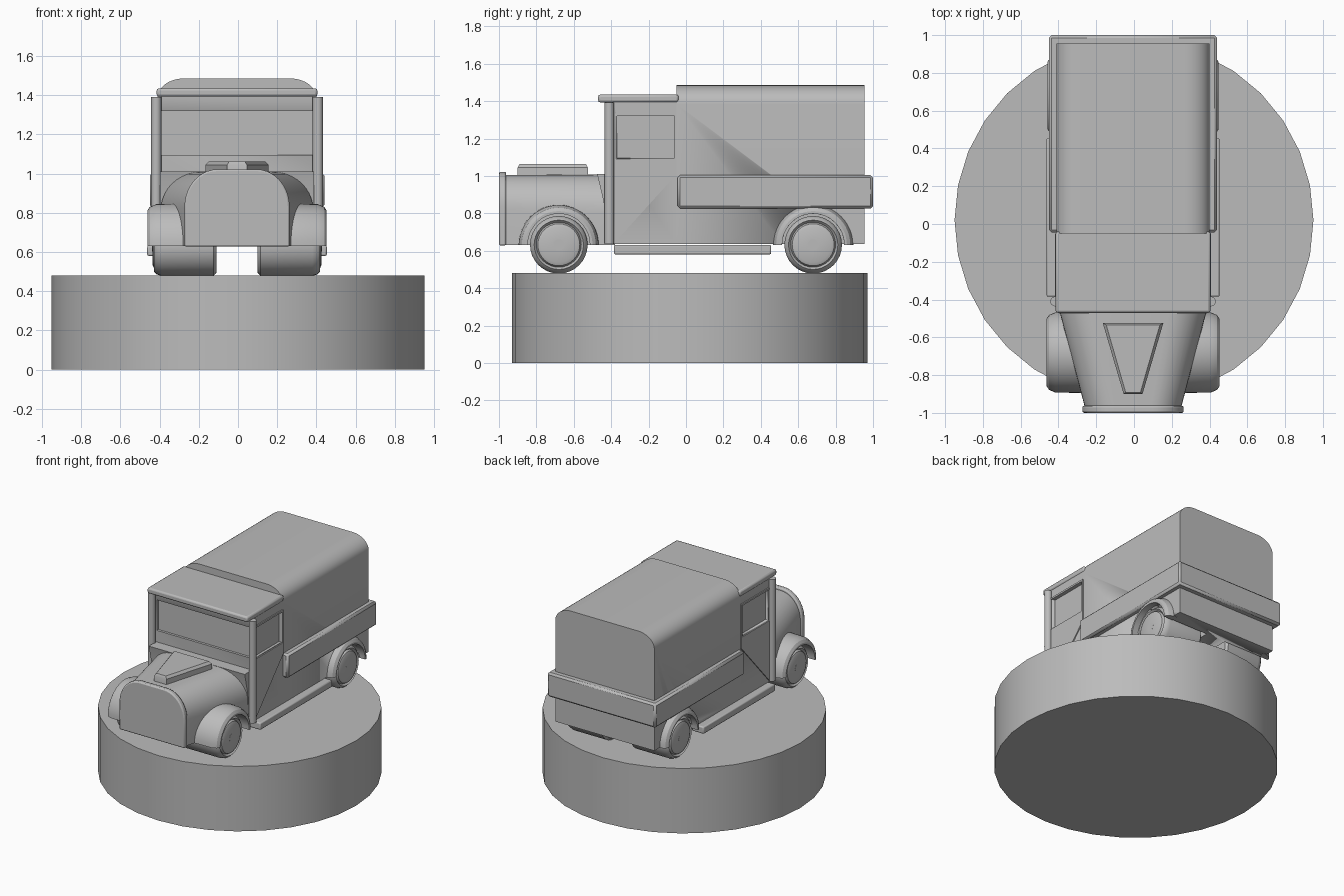
import bpy, bmesh, math

old = bpy.data.objects.get("Cube")
if old:
    bpy.data.objects.remove(old, do_unlink=True)

grey = bpy.data.materials.new("plain_grey")
grey.use_nodes = True
GREY = (0.5, 0.5, 0.5, 1)
grey.diffuse_color = GREY
grey.node_tree.nodes["Principled BSDF"].inputs["Base Color"].default_value = GREY

SHIFT = -0.005  # the vehicle sits slightly off the plinth axis
WHEEL_Z = 0.632


def finish(name, bm, mirror=False, bevel=0, segments=2, shift=SHIFT):
    bmesh.ops.recalc_face_normals(bm, faces=bm.faces)
    mesh = bpy.data.meshes.new(name)
    bm.to_mesh(mesh)
    bm.free()
    mesh.materials.append(grey)
    ob = bpy.data.objects.new(name, mesh)
    ob.location.x = shift
    bpy.context.collection.objects.link(ob)
    if bevel:
        mod = ob.modifiers.new("Bevel", "BEVEL")
        mod.width, mod.segments, mod.limit_method = bevel, segments, "ANGLE"
    if mirror:
        ob.modifiers.new("Mirror", "MIRROR")
    bpy.ops.object.select_all(action="DESELECT")
    ob.select_set(True)
    bpy.context.view_layer.objects.active = ob
    bpy.ops.object.shade_smooth_by_angle(angle=math.radians(32))
    return ob


def loft(name, rings, wrap=False, **kw):
    """Skin a list of equal-length closed rings, capped unless it wraps."""
    bm = bmesh.new()
    loops = [[bm.verts.new(p) for p in ring] for ring in rings]
    pairs = list(zip(loops, loops[1:])) + ([(loops[-1], loops[0])] if wrap else [])
    for a, b in pairs:
        for i in range(len(a)):
            j = (i + 1) % len(a)
            bm.faces.new((a[i], a[j], b[j], b[i]))
    if not wrap:
        bm.faces.new(loops[0])
        bm.faces.new(loops[-1])
    return finish(name, bm, **kw)


def box(name, xs, ys, zs, **kw):
    rings = [[(xs[0], ys[0], h), (xs[1], ys[0], h), (xs[1], ys[1], h), (xs[0], ys[1], h)] for h in zs]
    return loft(name, rings, **kw)


def arch(y, half, low, top, rx, rz, steps=10):
    """Section across x with a flat bottom and rounded upper corners."""
    right = []
    for i in range(steps + 1):
        a = math.pi / 2 * i / steps
        right.append((half - rx + rx * math.cos(a), y, top - rz + rz * math.sin(a)))
    left = [(-p[0], p[1], p[2]) for p in reversed(right)]
    return [(half, y, low)] + right + left + [(-half, y, low)]


def side_plate(name, outline, xs, **kw):
    """Extrude a (y, z) outline between two x positions."""
    return loft(name, [[(x, y, z) for y, z in outline] for x in xs], **kw)


def wheel_point(y, x, r, a):
    return (x, y - r * math.cos(a), WHEEL_Z + r * math.sin(a))


def disc(name, y, r, xs, sides, **kw):
    """Cylinder along the axle."""
    return loft(name, [[wheel_point(y, x, r, 2 * math.pi * i / sides) for i in range(sides)]
                       for x in xs], **kw)


def column(name, cx, cy, r, zs, sides, **kw):
    """Upright cylinder."""
    rings = [[(cx + r * math.cos(2 * math.pi * i / sides),
               cy + r * math.sin(2 * math.pi * i / sides), h) for i in range(sides)] for h in zs]
    return loft(name, rings, **kw)


# Round plinth
column("plinth", 0, 0.02, 0.95, (0, 0.48), 32, shift=0)

# Cab, covered load area, bed rail and roof with a front visor
cab = box("cab", (-0.405, 0.405), (-0.39, -0.05), (0.635, 1.4))
cover = loft("covered_back", [arch(y, 0.405, 0.635, 1.485, 0.13, 0.1) for y in (-0.05, 0.955)])
box("bed_rail", (-0.445, 0.445), (-0.045, 1.0), (0.825, 1.005), bevel=0.014, segments=1)
box("cab_roof", (-0.41, 0.41), (-0.47, -0.04), (1.393, 1.435), bevel=0.012)

# Windscreen and side window recesses, rear wheel wells
cutters = [
    (cab, box("windscreen_cutter", (-0.385, 0.385), (-0.5, -0.372), (1.095, 1.32))),
    (cab, box("side_window_cutter", (0.385, 0.6), (-0.37, -0.062), (1.095, 1.32), mirror=True)),
    (cover, disc("wheel_well_cutter", 0.68, 0.166, (0.08, 0.6), 32, mirror=True)),
]
for target, cutter in cutters:
    mod = target.modifiers.new("Cut", "BOOLEAN")
    mod.operation, mod.object, mod.solver = "DIFFERENCE", cutter, "EXACT"
    cutter.hide_render = True
    cutter.hide_viewport = True

# Door: slim raised frame above a diagonal lower edge
side_plate("door_panel", [(-0.38, 0.645), (-0.05, 1.01), (-0.05, 1.09), (-0.38, 1.09)],
           (0.40, 0.413), mirror=True)
box("door_top_frame", (0.40, 0.413), (-0.38, -0.05), (1.32, 1.333), mirror=True)
box("door_rear_frame", (0.40, 0.413), (-0.062, -0.05), (1.09, 1.32), mirror=True)

# Front corner posts
column("front_post", 0.412, -0.41, 0.026, (0.64, 1.392), 16, mirror=True)

# Tapered bonnet, radiator shell and cowl
loft("bonnet", [arch(-0.97, 0.255, 0.632, 1.005, 0.16, 0.18),
                arch(-0.46, 0.39, 0.632, 1.008, 0.2, 0.2),
                arch(-0.38, 0.39, 0.632, 1.008, 0.2, 0.2)])
loft("radiator", [arch(y, 0.268, 0.628, 1.022, 0.17, 0.19) for y in (-1.0, -0.962)], bevel=0.009)
side_plate("cowl", [(-0.475, 1.01), (-0.44, 0.86), (-0.43, 0.64), (-0.38, 0.64), (-0.38, 1.01)],
           (-0.392, 0.392))


# Raised wedge on the bonnet
def wedge(inset, z):
    back, front = 0.16 - inset, 0.05 - inset * 0.6
    return [(-back, -0.525 - inset / 2, z), (back, -0.525 - inset / 2, z),
            (front, -0.9 + inset / 2, z), (-front, -0.9 + inset / 2, z)]


loft("bonnet_wedge", [wedge(0, 0.98), wedge(0, 1.045), wedge(0.018, 1.063)])

# Running boards
box("running_board", (0.36, 0.458), (-0.385, 0.455), (0.58, 0.632), mirror=True, bevel=0.008)

# Wheels and fenders
wheel_profile = [(0.105, 0.02), (0.105, 0.138), (0.12, 0.154), (0.385, 0.154), (0.41, 0.146),
                 (0.424, 0.132), (0.41, 0.12), (0.425, 0.112), (0.432, 0.095), (0.432, 0.02)]


def fender_section(inner, out):
    return [(inner, 0.166), (out, 0.166), (out, 0.18), (out - 0.012, 0.198),
            (out - 0.045, 0.212), (inner, 0.216)]


for end, y, inner, out in (("front", -0.68, 0.2, 0.457), ("rear", 0.68, 0.38, 0.452)):
    loft(end + "_wheel", [[wheel_point(y, x, r, 2 * math.pi * i / 32) for x, r in wheel_profile]
                          for i in range(32)], wrap=True, mirror=True)
    # Hub disc closes the wheel centre on both faces
    disc(end + "_hub", y, 0.03, (0.106, 0.4325), 16, mirror=True)
    loft(end + "_fender", [[wheel_point(y, x, r, math.pi * i / 24)
                            for x, r in fender_section(inner, out)] for i in range(25)], mirror=True)
